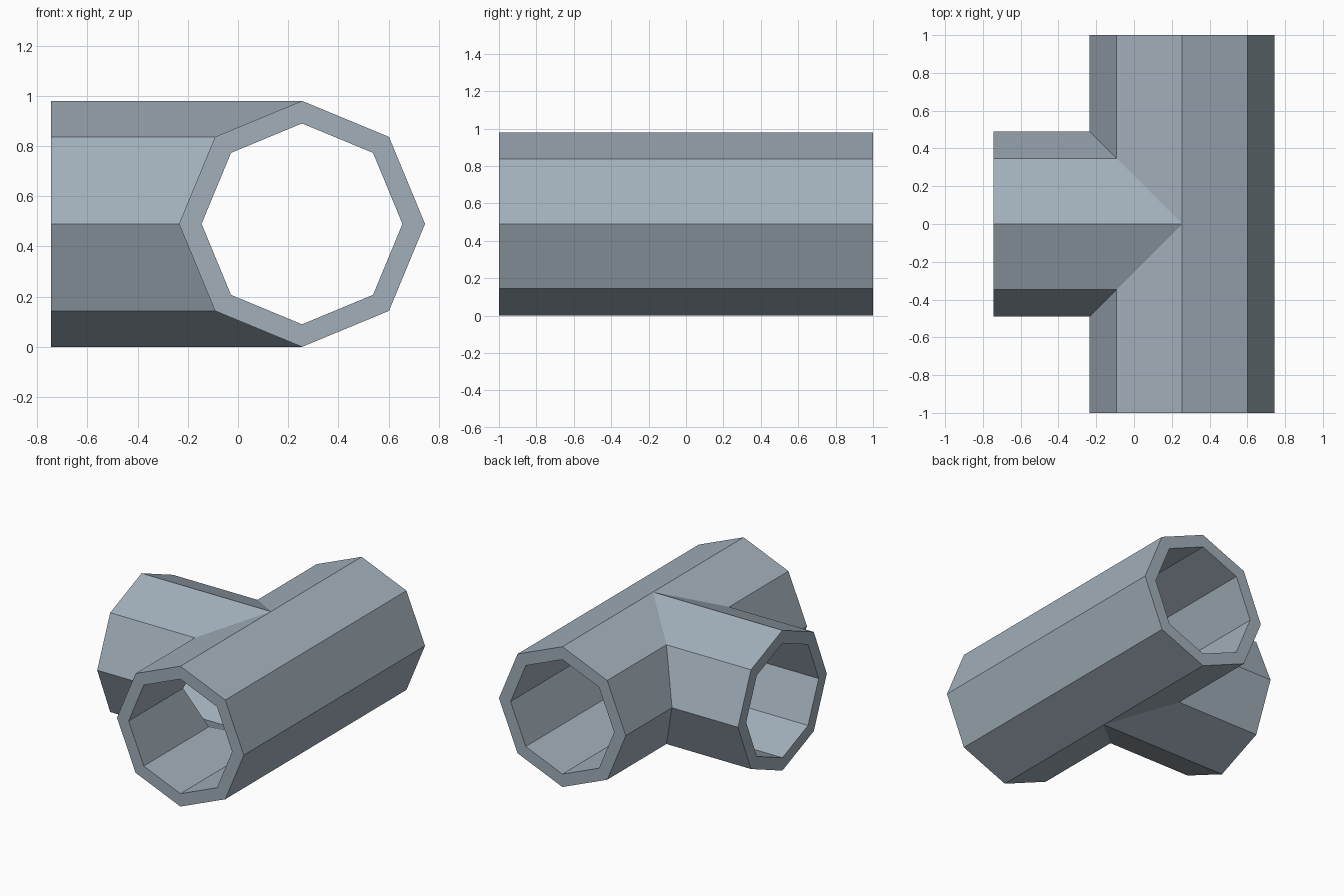
import bpy, bmesh, math

cube = bpy.data.objects.get("Cube")
if cube:
    bpy.data.objects.remove(cube, do_unlink=True)

AXIS_X, AXIS_Z = 0.255, 0.49
OUTER, INNER = 0.49, 0.40
BRANCH_END, MAIN_END = -0.745, 1.0
SIDES = 8

bm = bmesh.new()


def octagon(radius):
    """Points across and up, starting at the top and going round."""
    angles = [math.pi / 2 - 2 * math.pi * i / SIDES for i in range(SIDES)]
    return [(radius * math.cos(a), radius * math.sin(a)) for a in angles]


def bridge(a, b, closed):
    n = len(a)
    for i in range(n if closed else n - 1):
        j = (i + 1) % n
        bm.faces.new((a[i], a[j], b[j], b[i]))


def half_tee(radius):
    """Back half of the mitred tee skin; returns its two mouth rings."""
    ring = octagon(radius)
    half = ring[:SIDES // 2 + 1]
    z = AXIS_Z
    # main run, from the back mouth to the mitre
    mouth = [bm.verts.new((AXIS_X + u, MAIN_END, z + v)) for u, v in ring]
    mitre = [bm.verts.new((AXIS_X + u, max(0, -u), z + v)) for u, v in ring]
    bridge(mouth, mitre, True)
    # side branch, from its mouth to the same mitre
    side = [bm.verts.new((BRANCH_END, u, z + v)) for u, v in half]
    joint = [bm.verts.new((AXIS_X - u, u, z + v)) for u, v in half]
    bridge(side, joint, False)
    return mouth, side


# outer skin, bore and the flat rims between them
outer_main, outer_side = half_tee(OUTER)
inner_main, inner_side = half_tee(INNER)
bridge(outer_main, inner_main, True)
bridge(outer_side, inner_side, False)

# mirror front to back and weld
bmesh.ops.mirror(bm, geom=bm.verts[:] + bm.edges[:] + bm.faces[:],
                 axis='Y', merge_dist=0)
bmesh.ops.remove_doubles(bm, verts=bm.verts[:], dist=0.0005)
bmesh.ops.dissolve_limit(bm, angle_limit=0.01, verts=bm.verts[:], edges=bm.edges[:])
bmesh.ops.recalc_face_normals(bm, faces=bm.faces[:])

mesh = bpy.data.meshes.new("pipe_tee")
bm.to_mesh(mesh)
bm.free()
pipe = bpy.data.objects.new("pipe_tee", mesh)
bpy.context.collection.objects.link(pipe)

# blue grey metal
mat = bpy.data.materials.new("blue_grey")
mat.use_nodes = True
colour = (0.36, 0.43, 0.49, 1)
mat.diffuse_color = colour
mat.node_tree.nodes["Principled BSDF"].inputs["Base Color"].default_value = colour
mesh.materials.append(mat)
